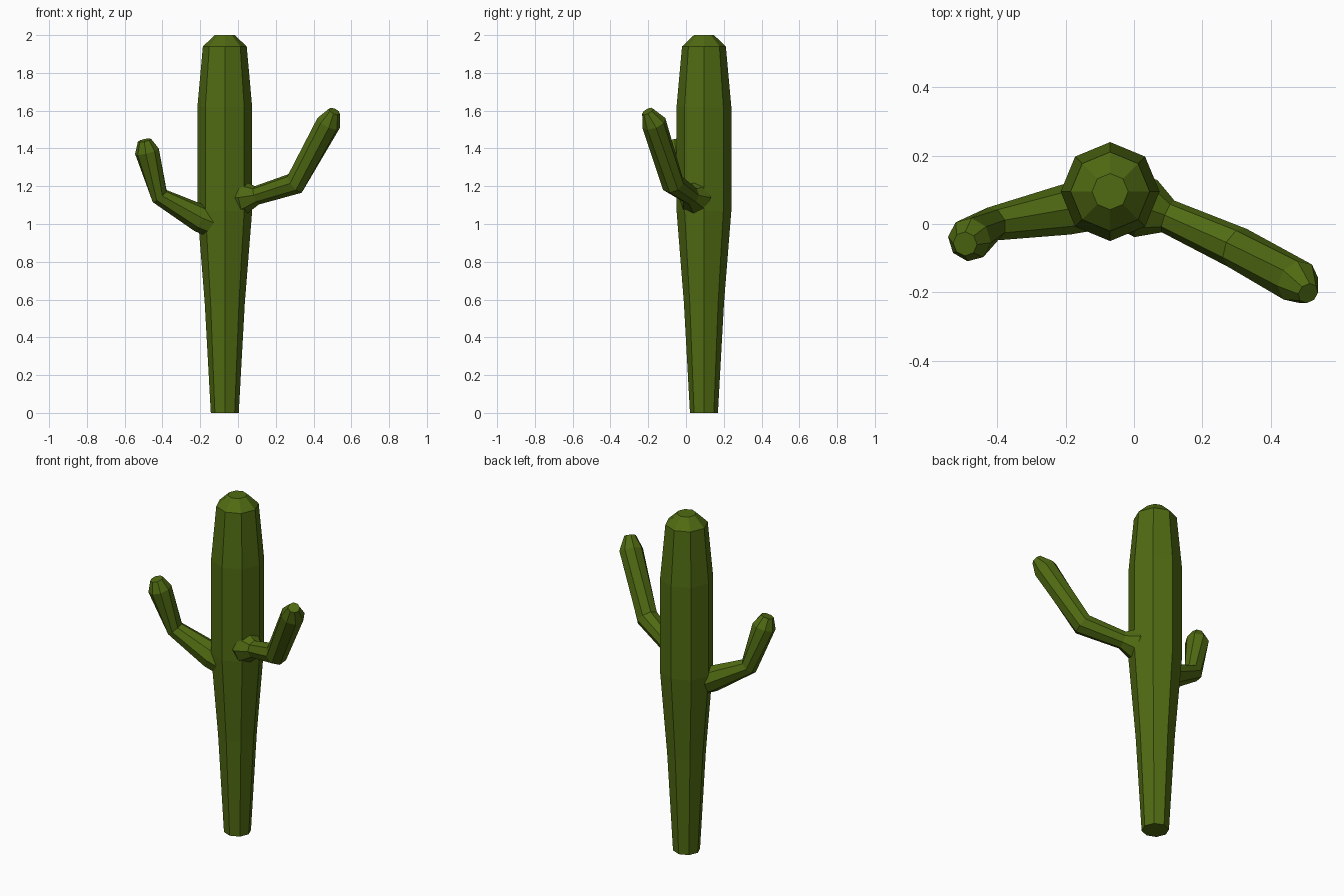
import bpy, bmesh, math
from mathutils import Vector

if "Cube" in bpy.data.objects:
    bpy.data.objects.remove(bpy.data.objects["Cube"])

mat = bpy.data.materials.new("cactus_green")
mat.diffuse_color = (0.08, 0.145, 0.006, 1)
mat.use_nodes = True
mat.node_tree.nodes["Principled BSDF"].inputs["Base Color"].default_value = mat.diffuse_color


def tube(name, stations, sides=8):
    """Flat-faced tube through (x, y, z, radius) stations, closed at both ends."""
    bm = bmesh.new()
    pts = [Vector(s[:3]) for s in stations]
    rings = []
    for i, (p, s) in enumerate(zip(pts, stations)):
        before = (p - pts[i - 1]).normalized() if i else Vector()
        after = (pts[i + 1] - p).normalized() if i < len(pts) - 1 else Vector()
        t = (before + after).normalized()
        side = Vector((1, 0, 0)) if t.z > 0.999 else t.cross(Vector((0, 0, 1))).normalized()
        up = side.cross(t)
        ring = []
        for k in range(sides):
            a = math.tau * k / sides
            ring.append(bm.verts.new(p + s[3] * (math.cos(a) * side + math.sin(a) * up)))
        rings.append(ring)
    for a, b in zip(rings, rings[1:]):
        for k in range(sides):
            n = (k + 1) % sides
            bm.faces.new((a[k], a[n], b[n], b[k]))
    bm.faces.new(rings[0])
    bm.faces.new(rings[-1])
    bmesh.ops.recalc_face_normals(bm, faces=bm.faces)
    me = bpy.data.meshes.new(name)
    bm.to_mesh(me)
    bm.free()
    me.materials.append(mat)
    ob = bpy.data.objects.new(name, me)
    bpy.context.collection.objects.link(ob)
    return ob


# Trunk: narrow foot, wide middle, chamfered crown
cx, cy = -0.07, 0.095
tube("trunk", [(cx, cy, z, r) for z, r in
               [(0, 0.074), (0.58, 0.106), (1.07, 0.145), (1.62, 0.145),
                (1.94, 0.116), (2.0, 0.053)]])

# Right arm: flared root, elbow, raised forearm, chamfered tip
tube("right_arm", [(-0.03, 0.075, 1.14, 0.085), (0.035, 0.045, 1.14, 0.09),
                   (0.10, 0.022, 1.152, 0.05), (0.303, -0.07, 1.215, 0.062),
                   (0.48, -0.17, 1.535, 0.066), (0.51, -0.203, 1.597, 0.032)])

# Left arm: thick root tapering to the elbow, short forearm
tube("left_arm", [(-0.10, 0.06, 0.99, 0.075), (-0.20, 0.042, 1.03, 0.074),
                  (-0.415, 0.0, 1.148, 0.05),
                  (-0.482, -0.046, 1.385, 0.065), (-0.495, -0.058, 1.443, 0.036)])
